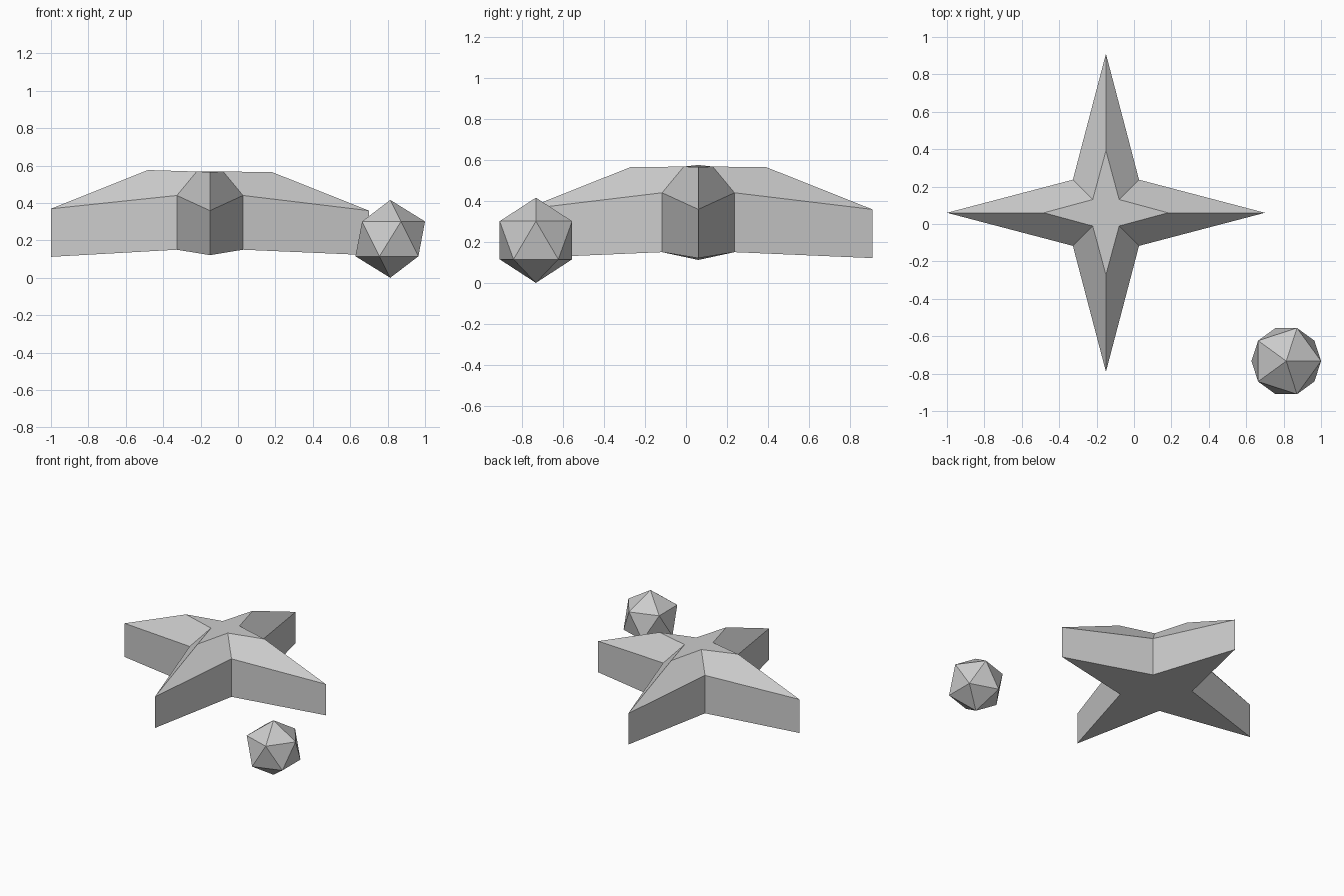
import bpy, bmesh
from math import cos, sin, pi

if "Cube" in bpy.data.objects:
    bpy.data.objects.remove(bpy.data.objects["Cube"])

CX, CY = -0.15, 0.06


def star_ring(bm, r_tip, r_valley, z_tip, z_valley, left_lift):
    """Eight-corner ring of a four-pointed star; the left tip sits slightly off level."""
    ring = []
    for i in range(8):
        tip = i % 2 == 0
        r = r_tip if tip else r_valley
        z = (z_tip if tip else z_valley) + (left_lift if i == 4 else 0)
        a = i * pi / 4
        ring.append(bm.verts.new((CX + r * cos(a), CY + r * sin(a), z)))
    return ring


# Four-pointed star: drooping tips, straight walls, sloped roof, small top star
bm = bmesh.new()
rings = [
    star_ring(bm, 0.85, 0.25, 0.121, 0.150, -0.009),
    star_ring(bm, 0.85, 0.25, 0.359, 0.440, 0.010),
    star_ring(bm, 0.332, 0.10, 0.565, 0.568, 0.011),
]
for low, high in zip(rings, rings[1:]):
    for i in range(8):
        j = (i + 1) % 8
        bm.faces.new((low[i], low[j], high[j], high[i]))
bm.faces.new(rings[0][::-1])
bm.faces.new(rings[-1])
bmesh.ops.recalc_face_normals(bm, faces=bm.faces)
mesh = bpy.data.meshes.new("star")
bm.to_mesh(mesh)
bm.free()
bpy.context.collection.objects.link(bpy.data.objects.new("star", mesh))

# Faceted ball on the ground beside the star
bpy.ops.mesh.primitive_ico_sphere_add(subdivisions=1, radius=0.208,
                                      location=(0.814, -0.733, 0.208))
bpy.context.object.name = "faceted_ball"
